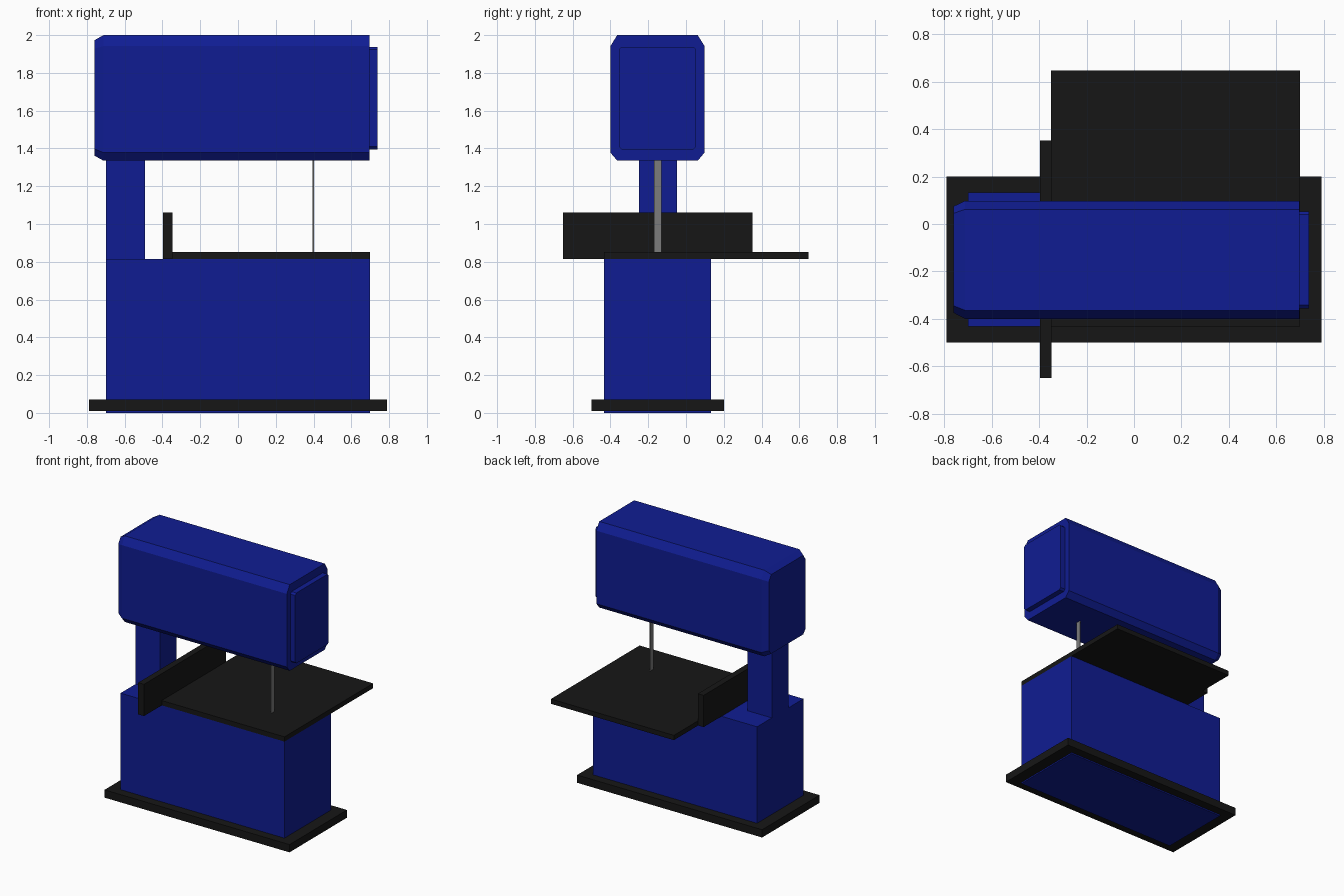
import bpy

if "Cube" in bpy.data.objects:
    bpy.data.objects.remove(bpy.data.objects["Cube"])


def material(name, rgb):
    m = bpy.data.materials.new(name)
    m.diffuse_color = (*rgb, 1)
    m.use_nodes = True
    m.node_tree.nodes["Principled BSDF"].inputs["Base Color"].default_value = m.diffuse_color
    return m


BLUE = material("blue_paint", (0.005, 0.012, 0.29))
BLACK = material("black_metal", (0.008, 0.008, 0.008))
STEEL = material("blade_steel", (0.2, 0.2, 0.2))


def mesh(name, verts, faces, mat):
    me = bpy.data.meshes.new(name)
    me.from_pydata(verts, [], faces)
    me.materials.append(mat)
    ob = bpy.data.objects.new(name, me)
    bpy.context.collection.objects.link(ob)
    return ob


def loft(name, sections, mat):
    """Skin equal-length (y, z) loops placed at increasing x, with end caps."""
    n = len(sections[0][1])
    verts = [(x, y, z) for x, loop in sections for y, z in loop]
    faces = [tuple(reversed(range(n)))]
    for s in range(len(sections) - 1):
        a, b = s * n, (s + 1) * n
        faces += [(a + i, a + (i + 1) % n, b + (i + 1) % n, b + i) for i in range(n)]
    last = (len(sections) - 1) * n
    faces.append(tuple(range(last, last + n)))
    return mesh(name, verts, faces, mat)


def octagon(y0, y1, z0, z1, cy, cz_low, cz_top):
    """Rectangle with clipped corners, counter-clockwise seen from +x."""
    return [(y0 + cy, z0), (y1 - cy, z0), (y1, z0 + cz_low), (y1, z1 - cz_top),
            (y1 - cy, z1), (y0 + cy, z1), (y0, z1 - cz_top), (y0, z0 + cz_low)]


def box(name, x, y, z, mat):
    loop = [(y[0], z[0]), (y[1], z[0]), (y[1], z[1]), (y[0], z[1])]
    return loft(name, [(x[0], loop), (x[1], loop)], mat)


# Lower cabinet and floor plate
box("floor_plate", (-0.79, 0.79), (-0.5, 0.2), (0.01, 0.07), BLACK)
box("cabinet", (-0.7, 0.7), (-0.433, 0.133), (0, 0.815), BLUE)

# Work table and fence
box("table", (-0.35, 0.7), (-0.433, 0.648), (0.815, 0.852), BLACK)
box("fence", (-0.397, -0.348), (-0.65, 0.352), (0.815, 1.06), BLACK)

# Column and saw blade
box("column", (-0.7, -0.493), (-0.25, -0.047), (0.815, 1.335), BLUE)
box("blade", (0.395, 0.402), (-0.17, -0.13), (0.852, 1.335), STEEL)

# Upper wheel housing, tapering at its left end
full = octagon(-0.4, 0.098, 1.335, 2.0, 0.036, 0.043, 0.058)
small = octagon(-0.375, 0.075, 1.362, 1.973, 0.03, 0.035, 0.045)
loft("wheel_housing", [(-0.76, small), (-0.712, full), (0.697, full)], BLUE)

# Raised end cover
cover = octagon(-0.356, 0.053, 1.395, 1.938, 0.014, 0.014, 0.014)
loft("end_cover", [(0.697, cover), (0.738, cover)], BLUE)
